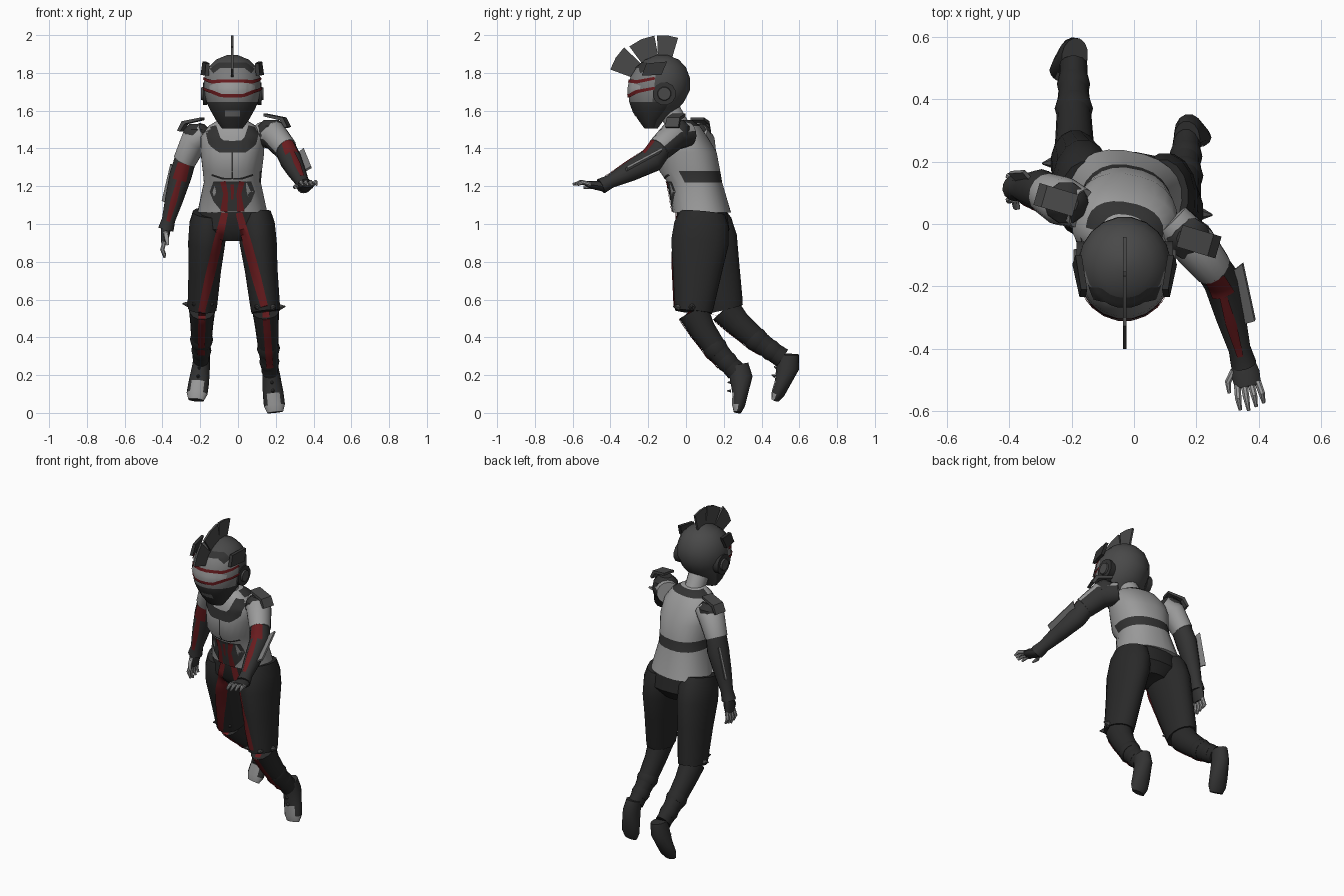
import bpy, bmesh, math
from mathutils import Vector as V
from mathutils.bvhtree import BVHTree

if "Cube" in bpy.data.objects:
    bpy.data.objects.remove(bpy.data.objects["Cube"])

def mat(name, r, g=None, b=None):
    m = bpy.data.materials.new(name)
    m.diffuse_color = (r, r if g is None else g, r if b is None else b, 1)
    m.use_nodes = True
    m.node_tree.nodes["Principled BSDF"].inputs["Base Color"].default_value = m.diffuse_color
    return m

LIGHT, MID, CHAR = mat("light grey", .33), mat("mid grey", .2), mat("charcoal", .066)
DARK, CLOTH, RED = mat("dark armour", .033), mat("black cloth", .022), mat("dark red", .14, .011, .013)
X0 = -.03                                   # centre line of head and torso
F, BACK, Z = V((0, -1, 0)), V((0, 1, 0)), V((0, 0, 1))

def finish(name, bm, mats, recalc=True):
    if recalc:
        bmesh.ops.recalc_face_normals(bm, faces=bm.faces)
    me = bpy.data.meshes.new(name)
    bm.to_mesh(me)
    bm.free()
    for m in mats:
        me.materials.append(m)
    ob = bpy.data.objects.new(name, me)
    bpy.context.collection.objects.link(ob)
    return ob

def tube(name, cs, radii, front, mats, n=14, axis=None, colour=None, power=1.0):
    """Loft through centres with (front, side) radii; face column 0 looks to the front."""
    bm, rings = bmesh.new(), []
    for i, (p, (rf, rs)) in enumerate(zip(cs, radii)):
        t = axis or cs[min(i + 1, len(cs) - 1)] - cs[max(i - 1, 0)]
        u = t.cross(front).normalized()
        f = u.cross(t).normalized()
        ring = []
        for k in range(n):
            a = (k - .5) * 2 * math.pi / n
            c, s = math.cos(a), math.sin(a)
            ring.append(bm.verts.new(p + f * rf * math.copysign(abs(c) ** power, c)
                                     + u * rs * math.copysign(abs(s) ** power, s)))
        rings.append(ring)
    for i in range(len(rings) - 1):
        for j in range(n):
            k = (j + 1) % n
            fc = bm.faces.new((rings[i][j], rings[i][k], rings[i + 1][k], rings[i + 1][j]))
            if colour:
                fc.material_index = colour(i, min(j, n - j))
    bm.faces.new(rings[0])
    bm.faces.new(rings[-1])
    return finish(name, bm, mats)

def upright(name, rows, front, mats, n, colour=None, power=1.0):
    """Horizontal rings given as (z, y front, y back, half width)."""
    return tube(name, [V((X0, (a + b) / 2, z)) for z, a, b, w in rows], [((b - a) / 2, w) for z, a, b, w in rows],
                front, mats, n, Z, colour, power)

def paint(name, pts, d, targets, m, lift=.004, steps=6, across=4):
    """Thin stripe of (point, width) projected along d on to the target parts."""
    d = V(d).normalized()
    trees = [BVHTree.FromPolygons([v.co for v in o.data.vertices],
                                  [p.vertices[:] for p in o.data.polygons]) for o in targets]
    rows = [(a.lerp(b, s / steps), v + (w - v) * s / steps)
            for (a, v), (b, w) in zip(pts, pts[1:]) for s in range(steps)] + [pts[-1]]
    bm, grid = bmesh.new(), []
    for i, (p, w) in enumerate(rows):
        t = rows[min(i + 1, len(rows) - 1)][0] - rows[max(i - 1, 0)][0]
        side, line = t.cross(d).normalized(), []
        for k in range(across + 1):
            o = p + side * w * (k / across - .5) - d
            hits = [h for h in (tr.ray_cast(o, d) for tr in trees) if h[0]]
            line.append(bm.verts.new(min(hits, key=lambda h: h[3])[0] - d * lift) if hits else None)
        grid.append(line)
    for r, s in zip(grid, grid[1:]):
        for k in range(across):
            q = (r[k], r[k + 1], s[k + 1], s[k])
            if all(q):
                f = bm.faces.new(q)
                f.normal_update()
                if f.normal.dot(d) > 0:
                    f.normal_flip()
    return finish(name, bm, [m], False)

def front(*pts):
    return [(V((X0 + x, 0, z)), w) for x, z, w in pts]

def prism(name, poly, ext, m):
    """Flat plate: polygon extruded both ways along ext."""
    bm, n = bmesh.new(), len(poly)
    a, b = [[bm.verts.new(V(p) + s * V(ext)) for p in poly] for s in (-1, 1)]
    bm.faces.new(a)
    bm.faces.new(b)
    for i in range(n):
        bm.faces.new((a[i], a[(i + 1) % n], b[(i + 1) % n], b[i]))
    return finish(name, bm, [m])

def rod(name, p, d, r0, r1, m, n=8):
    return tube(name, [p, p + d], [(r0, r0), (r1, r1)], Z if abs(d.normalized().z) < .8 else F, [m], n)

# Torso: light jacket with dark back band and collar
torso = upright("torso", [(1.06, -.065, .235, .185), (1.22, -.095, .19, .15), (1.28, -.14, .18, .155),
                          (1.38, -.14, .16, .168), (1.46, -.13, .11, .17), (1.52, -.11, .07, .125),
                          (1.55, -.09, .03, .075)], V((-.2, -1, 0)), [LIGHT, DARK], 24,
                lambda i, j: int((i == 1 or i == 5) and j > 5), .85)
paint("belly_panel", front((0, 1.225, .2), (0, 1.17, .24), (0, 1.12, .2), (0, 1.065, .11)), BACK, [torso], DARK)
paint("belly_mark", front((0, 1.21, .02), (0, 1.13, .012)), BACK, [torso], RED, .008)
for s in (-1, 1):
    paint("chest_collar", front((0, 1.41, .06), (s * .06, 1.41, .065), (s * .095, 1.44, .07), (s * .12, 1.53, .06)),
          BACK, [torso], DARK)
    paint("chest_seam", front((0, 1.38, .008), (0, 1.24, .008), (s * .05, 1.24, .01), (s * .11, 1.26, .01)),
          BACK, [torso], DARK, .003)
    paint("belly_stripe", front((s * .05, 1.225, .03), (s * .035, 1.16, .025), (s * .045, 1.065, .038)),
          BACK, [torso], RED, .008)
tube("neck", [V((X0, -.03, 1.5)), V((X0, -.11, 1.64))], [(.06, .06)] * 2, F, [LIGHT])

# Hips and legs: each leg runs through hip, knee, ankle and toe
hips = upright("hips", [(.91, .0, .19, .085), (.97, -.05, .232, .19), (1.08, -.05, .215, .17)], F, [CLOTH], 20, None, .85)
THIGH = [(0, .12, .085), (.12, .147, .1), (.3, .155, .1), (.58, .133, .088), (.94, .106, .08), (1, .1, .077)]
SHIN = [(0, .085, .07), (.3, .07, .061), (.65, .06, .054), (.85, .052, .046), (1, .055, .045)]
FOOT = [(0, .058, .042), (.25, .062, .048), (.6, .042, .055), (.85, .035, .056), (1, .02, .042)]

def leg(side, s, hip, knee, ankle, heel, toe, ff):
    hip, knee, ankle, heel, toe, ff = map(V, (hip, knee, ankle, heel, toe, ff))
    ff.normalize()
    shin_at = lambda t: knee.lerp(ankle, t) + F * .025 * math.sin(math.pi * t)
    parts = [hips, tube(side + "_trouser", [hip.lerp(knee, t) for t, *r in THIGH], [r for t, *r in THIGH], F, [CLOTH], 16),
             tube(side + "_shin", [shin_at(t) for t, *r in SHIN], [r for t, *r in SHIN], F, [CLOTH])]
    tube(side + "_boot", [heel.lerp(toe, t) - ff * .018 * math.sin(math.pi * t ** .6) for t, *r in FOOT],
         [r for t, *r in FOOT], ff, [DARK, LIGHT], 14, None,
         lambda i, j: int(j < 4 and (i > 2 or (i == 2 and j < 2))))
    # Cuffs, then a red stripe from the inner waist to the centre of the shin
    for t, r in ((.62, .067), (.84, .058)):
        parts.append(tube(side + "_cuff", [shin_at(t + e) for e in (-.07, 0, .07)],
                          [(r * k, r * k * .92) for k in (.9, 1, .88)], F, [CLOTH]))
    paint(side + "_leg_stripe", [(hip.lerp(knee, t) - V((s * .085 * (1 - t), 0, 0)), .035 + .015 * math.sin(3 * t))
                                 for t in (0, .33, .66, 1)] + [(shin_at(t), .038) for t in (.4, .95)],
          BACK, parts, RED, .006)
    # Boot studs and knee spikes
    for t in (.18, .36, .54):
        rod(side + "_boot_stud", heel.lerp(toe, t) + ff * .035, ff * .02, .01, .003, CHAR, 6)
    for ang in (5, 60, 125):
        c, w = math.cos(math.radians(ang)), math.sin(math.radians(ang))
        rod(side + "_knee_spike", knee + V((s * c * .07, -w * .09, .025)), V((s * c, -w, .1)) * .035, .02, .003, CHAR, 6)

leg("front", 1, (.09, .088, 1.06), (.147, .04, .535), (.17, .265, .22), (.17, .275, .25), (.197, .272, .003), F)
leg("rear", -1, (-.155, .085, 1.06), (-.19, .205, .55), (-.195, .51, .29), (-.19, .54, .31), (-.222, .472, .068), (-.1, -.9, .4))

# Helmet with grey visor
helmet = upright("helmet", [(1.505, -.22, -.15, .055), (1.55, -.253, -.117, .088), (1.61, -.29, -.04, .122),
                            (1.645, -.302, -.01, .138), (1.71, -.31, .024, .152), (1.775, -.298, .022, .15),
                            (1.83, -.263, .001, .128), (1.87, -.217, -.037, .088), (1.896, -.15, -.1, .025)], F,
                 [CHAR, DARK, MID], 20, lambda i, j: 1 if i < 3 and j < 7 else 2 if 2 < i < 6 and j < 5 else 0)
paint("visor_band", front((-.12, 1.717, .03), (-.07, 1.72, .07), (.07, 1.72, .07), (.12, 1.717, .03)), BACK, [helmet], LIGHT, .003)
for zm, ze in ((1.757, 1.752), (1.68, 1.7)):
    paint("visor_stripe", front((-.11, ze, .018), (-.06, zm, .018), (.06, zm, .018), (.11, ze, .018)),
          BACK, [helmet], RED, .006, across=2)
    for s in (-1, 1):
        paint("visor_side_stripe", [(V((0, -.265, ze)), .018), (V((0, -.165, ze + .02)), .014)], (-s, 0, 0),
              [helmet], RED, .006, across=2)
paint("brow_band", front((-.11, 1.81, .03), (-.07, 1.84, .03), (.07, 1.84, .03), (.11, 1.81, .03)), BACK, [helmet], DARK)
paint("mouth_guard", front((-.04, 1.585, .03), (.04, 1.585, .03)), BACK, [helmet], MID)
for s in (-1, 1):
    ear = V((X0 + s * .12, -.115, 1.69))
    rod("ear_disc", ear, V((s * .035, 0, 0)), .06, .062, DARK, 12)
    rod("ear_cap", ear, V((s * .045, 0, 0)), .046, .034, CHAR, 12)
    prism("brow_wing", [(X0 + s * x, y, z) for x, y, z in ((.135, -.235, 1.785), (.13, -.21, 1.85), (.148, -.1, 1.86),
                                                           (.158, -.13, 1.79))], (.01, 0, 0), DARK)

# Crest: fan of three blades
for a0, a1, r in ((162, 134, .285), (129, 98, .27), (95, 71, .27)):
    am = (a0 + a1) / 2
    prism("crest_blade", [(X0, -.13 + q * math.cos(math.radians(a)), 1.73 + q * math.sin(math.radians(a)))
                          for a, q in ((a0, r), (am, r), (a1, r), (a1 - 2, .15), (a0 + 2, .15))], (.006, 0, 0), CHAR)

# Hand: palm, four fingers and a thumb
def hand(name, w, d, nrm, s):
    tube(name + "_palm", [w + d * k for k in (-.02, .03, .075)], [(.028, .034), (.024, .046), (.016, .042)], nrm, [DARK], 10)
    finger = [(.012, .012), (.012, .011), (.007, .006)]
    for k in range(4):
        a = w + d * .065 + s * (.033 - .022 * k)
        b = a + d * .042 + s * (.006 - .004 * k) + nrm * .006
        tube(name + "_finger", [a, b, b + d * (.042 - .008 * abs(k - 1)) - nrm * .018], finger, nrm, [LIGHT], 8)
    a = w + s * .035 + d * .015
    tube(name + "_thumb", [a, a + s * .025 + d * .03 - nrm * .01, a + s * .028 + d * .065 - nrm * .02], finger, nrm, [LIGHT], 8)

# Arms: light sleeve, dark forearm, red stripes, fin and shoulder pad
def arm(side, s, shoulder, elbow, wrist, ref, look, out, palm_dir, palm_normal, thumb):
    shoulder, elbow, wrist, ref, out, pd, pn, th = [V(v) for v in (shoulder, elbow, wrist, ref, out, palm_dir, palm_normal, thumb)]
    up = lambda t: shoulder.lerp(elbow, t) + V((s * .01, 0, .05)) * math.sin(math.pi * t)
    low = lambda t: elbow.lerp(wrist, t)
    tube(side + "_sleeve", [up(t) for t in (0, .4, .8)], [(.065, .065), (.08, .073), (.067, .062)], ref, [LIGHT, DARK],
         colour=lambda i, j: int(s > 0 and j > 3))
    fore = tube(side + "_forearm", [up(.72), elbow, low(.42), low(.82), low(1)],
                [(.062, .057), (.067, .059), (.054, .049), (.036, .036), (.042, .042)], ref, [DARK])
    paint(side + "_elbow_patch", [(up(.84), .065), (low(.1), .075)], look, [fore], RED)
    paint(side + "_arm_stripe", [(low(.1), .025), (low(.45), .035), (low(.85), .02)], look, [fore], RED)
    out.normalize()
    prism(side + "_arm_fin", [low(-.2) + out * .09, low(-.1) + out * .045, low(.52) + out * .035, low(.48) + out * .08],
          (wrist - elbow).cross(out).normalized() * .006, MID)
    hand(side + "_hand", wrist, pd.normalized(), pn.normalized(), th.normalized())
    # Low dome with a thin angled plate over it
    c = up(.3) + Z * .025
    tube(side + "_shoulder_pad", [c - Z * .035, c + Z * .02, c + Z * .05], [(.07, .078), (.068, .07), (.035, .04)], F, [DARK], 10, Z)
    prism(side + "_shoulder_plate", [c + V((s * x, -s * .3 * x, z)) for x, z in
                                     ((.095, .015), (.07, .065), (-.03, .085), (-.03, .07), (.055, .05), (.08, .01))],
          (.01, .035, 0), CHAR)

arm("left", 1, (.12, .01, 1.475), (.28, -.18, 1.338), (.352, -.45, 1.2), (-.2, -.2, 1), (0, .45, -.9), (1, 0, .4),
    (.2, -1, .15), (0, .15, 1), (-1, -.2, 0))
arm("right", -1, (-.17, .05, 1.48), (-.303, .11, 1.26), (-.382, .115, .97), (-.3, -1, 0), BACK, (-1, .9, 0),
    (-.12, 0, -1), (-1, 0, .12), F)

bpy.ops.object.select_all(action='SELECT')
bpy.context.view_layer.objects.active = torso
bpy.ops.object.shade_smooth_by_angle(angle=math.radians(40))
